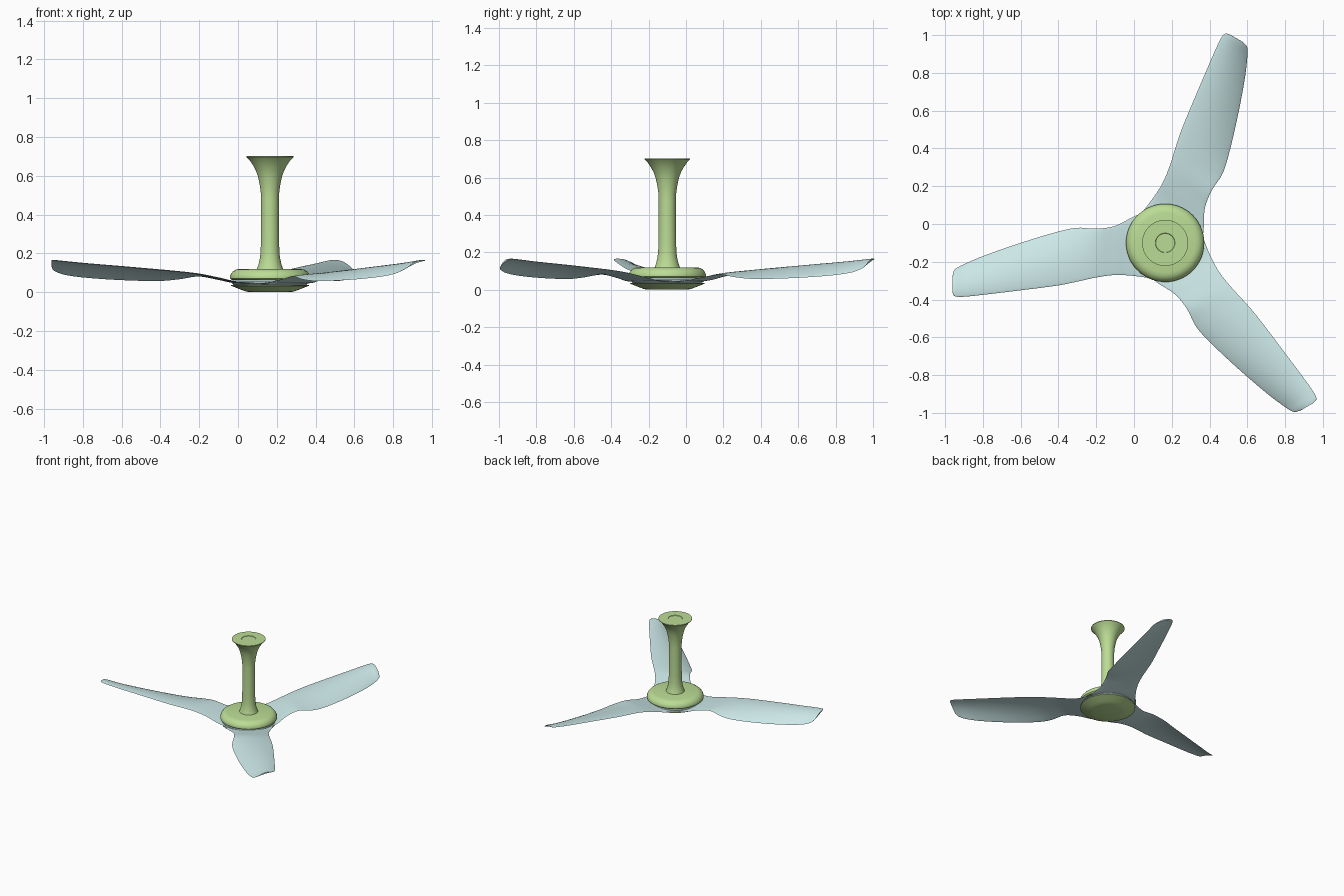
import bpy, bmesh, math
from mathutils import Matrix, Vector

if "Cube" in bpy.data.objects:
    bpy.data.objects.remove(bpy.data.objects["Cube"])

CX, CY = 0.165, -0.10          # fan axis


def material(name, color):
    m = bpy.data.materials.new(name)
    m.diffuse_color = (*color, 1)
    m.use_nodes = True
    m.node_tree.nodes["Principled BSDF"].inputs["Base Color"].default_value = m.diffuse_color
    return m


GREEN = material("green", (0.50, 0.72, 0.30))
BLUE = material("pale_blue", (0.60, 0.80, 0.80))


def finish(name, bm, mat, angle):
    bmesh.ops.remove_doubles(bm, verts=bm.verts, dist=1e-5)
    bmesh.ops.recalc_face_normals(bm, faces=bm.faces)
    me = bpy.data.meshes.new(name)
    bm.to_mesh(me)
    bm.free()
    ob = bpy.data.objects.new(name, me)
    bpy.context.collection.objects.link(ob)
    me.materials.append(mat)
    ob.location = (CX, CY, 0)
    bpy.ops.object.select_all(action='DESELECT')
    ob.select_set(True)
    bpy.context.view_layer.objects.active = ob
    bpy.ops.object.shade_smooth_by_angle(angle=math.radians(angle))
    return ob


def lathe(name, profile, mat, n=72):
    bm = bmesh.new()
    vs = [bm.verts.new((r, 0, z)) for r, z in profile]
    es = [bm.edges.new(p) for p in zip(vs, vs[1:])]
    bmesh.ops.spin(bm, geom=vs + es, cent=(0, 0, 0), axis=(0, 0, 1),
                   angle=2 * math.pi, steps=n)
    return finish(name, bm, mat, 32)


# motor housing halves, with the blades passing between them
lathe("lower_housing", [(0, 0), (0.105, 0), (0.125, 0.004), (0.145, 0.011),
                        (0.20, 0.033), (0.20, 0.037), (0, 0.037)], GREEN)
lathe("blade_collar", [(0, 0.036), (0.185, 0.036), (0.195, 0.045),
                       (0.195, 0.055), (0.185, 0.064), (0, 0.064)], BLUE)
lathe("upper_housing", [(0, 0.062), (0.196, 0.062), (0.206, 0.070), (0.207, 0.080),
                        (0.201, 0.095), (0.190, 0.108), (0.176, 0.116),
                        (0.158, 0.120), (0, 0.120)], GREEN)

# down rod flaring into the ceiling mount
lathe("stem", [(0, 0.118), (0.068, 0.118), (0.060, 0.14), (0.053, 0.17), (0.049, 0.20),
               (0.047, 0.25), (0.046, 0.48), (0.048, 0.52), (0.054, 0.56),
               (0.063, 0.60), (0.074, 0.63), (0.088, 0.655), (0.105, 0.68),
               (0.122, 0.697), (0.122, 0.701), (0.052, 0.701), (0.050, 0.698),
               (0, 0.698)], GREEN)

# blade stations: along, low edge, high edge, low z, high z, camber
STATIONS = [
    (0.060, -0.185, 0.190, 0.046, 0.046, 0.000),
    (0.165, -0.140, 0.175, 0.046, 0.052, 0.000),
    (0.265, -0.090, 0.170, 0.065, 0.074, 0.000),
    (0.365, -0.075, 0.183, 0.082, 0.093, 0.002),
    (0.465, -0.080, 0.205, 0.067, 0.105, 0.010),
    (0.565, -0.060, 0.225, 0.058, 0.114, 0.016),
    (0.765, 0.000, 0.251, 0.062, 0.132, 0.019),
    (0.965, 0.070, 0.275, 0.076, 0.149, 0.019),
    (1.065, 0.113, 0.285, 0.091, 0.159, 0.018),
    (1.108, 0.136, 0.284, 0.107, 0.163, 0.015),
    (1.121, 0.153, 0.275, 0.118, 0.164, 0.010),
    (1.127, 0.182, 0.255, 0.136, 0.163, 0.004),
]


def spline(rows, per):
    """Smooth curve through the rows."""
    rows = [Vector(r) for r in rows]
    out = []
    for i in range(len(rows) - 1):
        b, c = rows[i], rows[i + 1]
        h = c[0] - b[0]

        def slope(k):
            lo, hi = rows[max(k - 1, 0)], rows[min(k + 1, len(rows) - 1)]
            return (hi - lo) / (hi[0] - lo[0]) * h
        mb, mc = slope(i), slope(i + 1)
        for s in range(per):
            t = s / per
            out.append(b * (2*t**3 - 3*t*t + 1) + mb * (t**3 - 2*t*t + t)
                       + c * (3*t*t - 2*t**3) + mc * (t**3 - t*t))
    return out + [rows[-1]]


def blade(name, degrees):
    bm = bmesh.new()
    n, loops = 16, []
    for u, v1, v2, z1, z2, camber in spline(STATIONS, 5):
        ts = [(1 - math.cos(math.pi * i / n)) / 2 for i in range(n + 1)]
        path = [(t, 1) for t in ts] + [(t, -1) for t in ts[-2:0:-1]]
        loop = []
        for t, side in path:
            half = 0.005 * math.sqrt(max(0, 4 * t * (1 - t)))
            z = z1 + (z2 - z1) * t + camber * 4 * t * (1 - t) + side * half
            loop.append(bm.verts.new((u, v1 + (v2 - v1) * t, z)))
        loops.append(loop)
    m = len(loops[0])
    for a, b in zip(loops, loops[1:]):
        for i in range(m):
            j = (i + 1) % m
            bm.faces.new((a[i], a[j], b[j], b[i]))
    # close root and tip with strips
    for loop in (loops[0], loops[-1]):
        for i in range(n):
            quad = [loop[i], loop[i + 1], loop[(m - i - 1) % m], loop[(m - i) % m]]
            bm.faces.new(list(dict.fromkeys(quad)))
    bmesh.ops.rotate(bm, verts=bm.verts, cent=(0, 0, 0),
                     matrix=Matrix.Rotation(math.radians(degrees), 3, 'Z'))
    finish(name, bm, BLUE, 60)


for k in range(3):
    blade(f"blade_{k + 1}", 60 + 120 * k)
